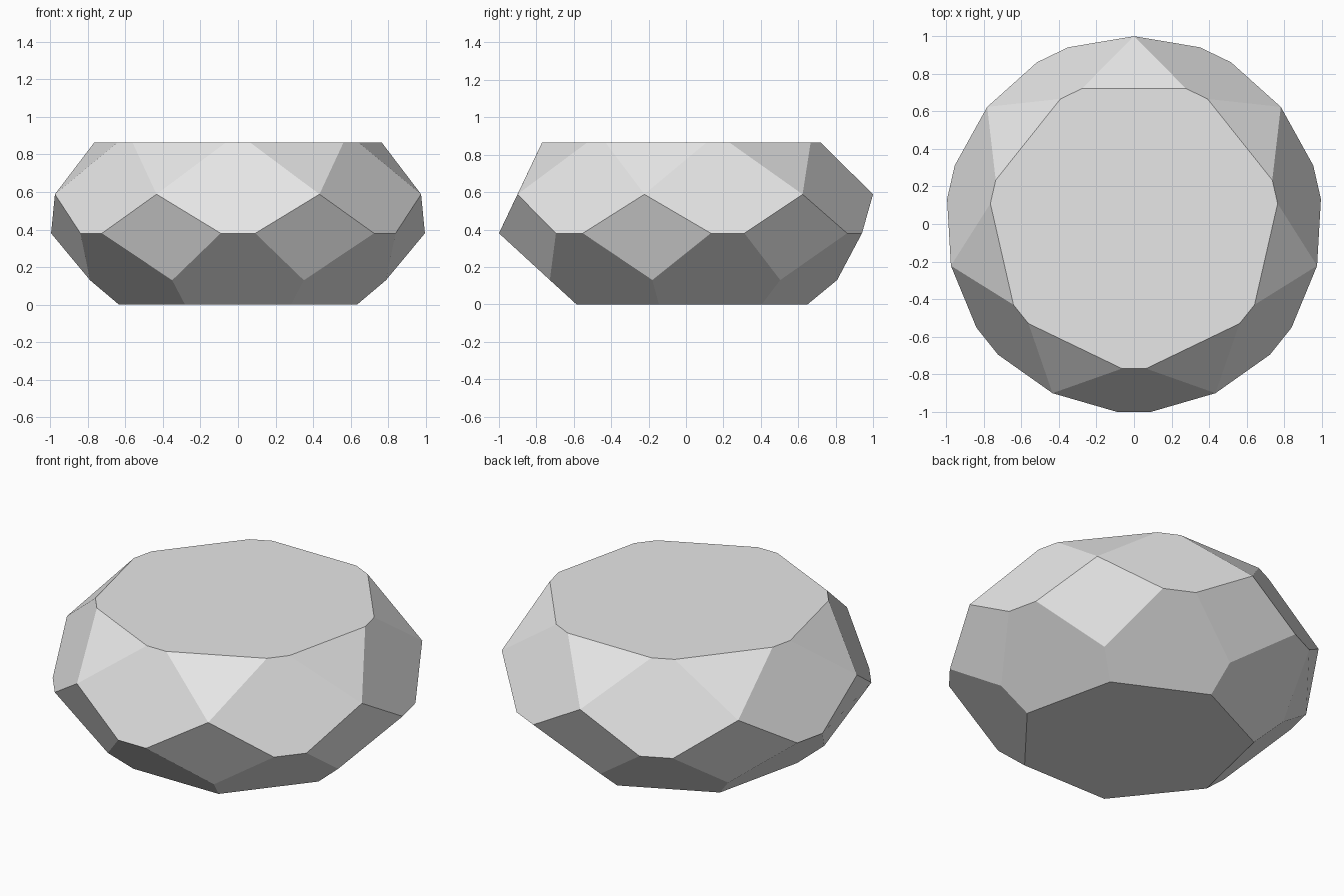
import bpy, bmesh, math

cube = bpy.data.objects.get("Cube")
if cube:
    bpy.data.objects.remove(cube, do_unlink=True)

SIDES = 7
STEP = math.tau / SIDES

grey = bpy.data.materials.new("light_grey_stone")
grey.use_nodes = True
colour = (0.8, 0.8, 0.8, 1)
grey.diffuse_color = colour
grey.node_tree.nodes["Principled BSDF"].inputs["Base Color"].default_value = colour

bm = bmesh.new()


def ring(radius, z, shift=0.0):
    """One corner per side, turned by shift from the back."""
    return [bm.verts.new((radius * math.cos(math.pi / 2 + i * STEP + shift),
                          radius * math.sin(math.pi / 2 + i * STEP + shift), z))
            for i in range(SIDES)]


def pairs(distance, half_width, z):
    """Two corners close together, midway between the ring corners."""
    r, a = math.hypot(distance, half_width), math.atan2(half_width, distance)
    return ring(r, z, STEP / 2 - a), ring(r, z, STEP / 2 + a)


# Corner rings from the base to the flat table
base = ring(0.65, 0)
low = ring(0.808, 0.13)
mid_a, mid_b = pairs(1.0, 0.092, 0.38)
girdle = ring(1.0, 0.588)
top_a, top_b = pairs(0.77, 0.064, 0.864)

# Facets, repeated around the stone
for i in range(SIDES):
    j = (i + 1) % SIDES
    bm.faces.new((base[i], base[j], low[j], mid_b[i], mid_a[i], low[i]))
    bm.faces.new((mid_b[i - 1], low[i], mid_a[i], girdle[i])[::1])
    bm.faces.new((mid_a[i], mid_b[i], girdle[j], top_b[i], top_a[i], girdle[i]))
    bm.faces.new((girdle[i], top_a[i], top_b[i - 1]))

# Flat table and base
bm.faces.new([v for pair in zip(top_a, top_b) for v in pair])
bm.faces.new(base[::-1])
bmesh.ops.recalc_face_normals(bm, faces=bm.faces)

mesh = bpy.data.meshes.new("cut_stone")
bm.to_mesh(mesh)
bm.free()
mesh.materials.append(grey)
stone = bpy.data.objects.new("cut_stone", mesh)
bpy.context.collection.objects.link(stone)
